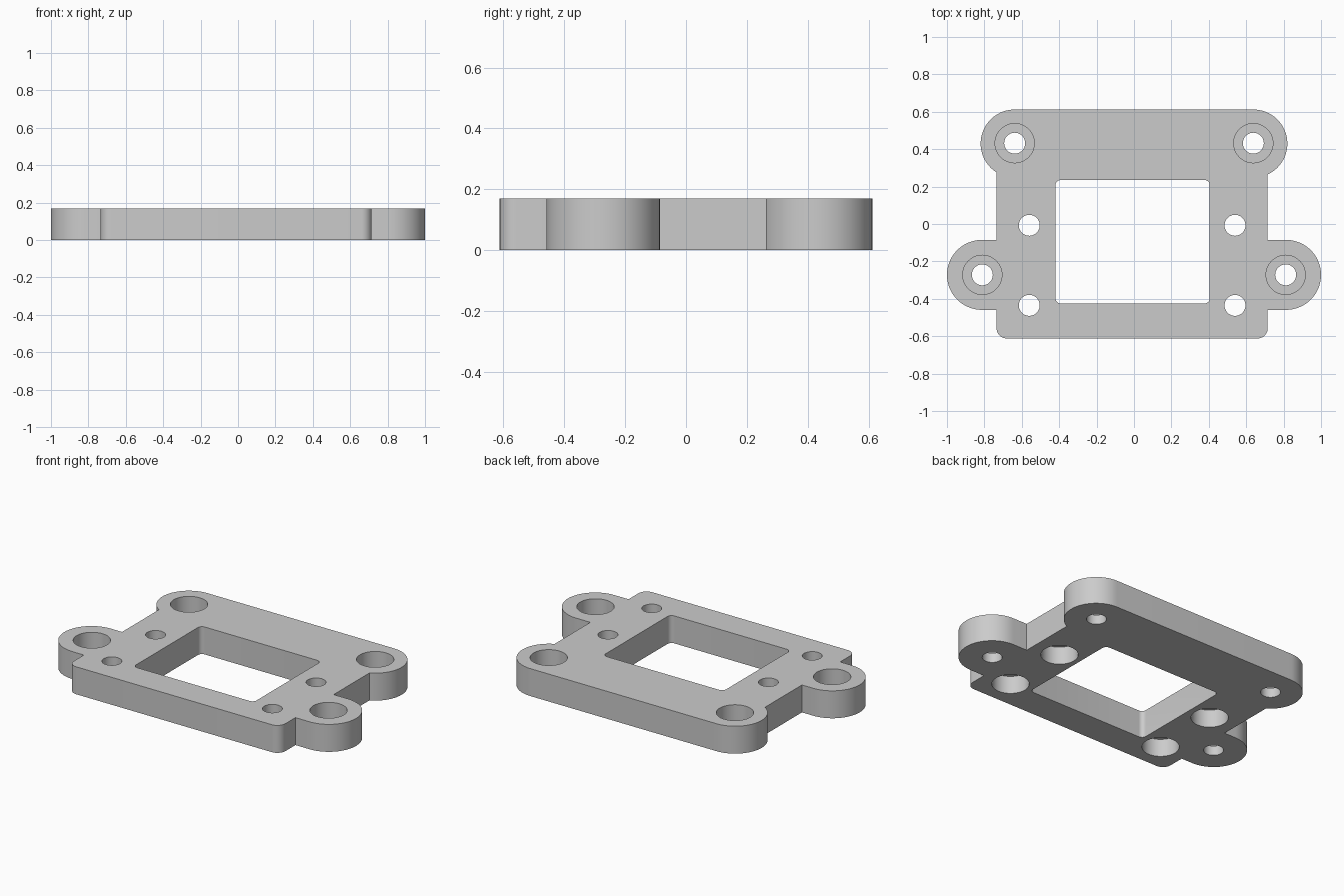
import bpy, bmesh
from math import sin, cos, asin, acos, pi, radians

if "Cube" in bpy.data.objects:
    bpy.data.objects.remove(bpy.data.objects["Cube"])

THICK = 0.17
BORE_DEPTH = 0.11
HOLE_R, BORE_R = 0.056, 0.105


def arc(cx, cy, r, a0, a1, n=24):
    """Points along an arc, angles in radians."""
    return [(cx + r * cos(a0 + (a1 - a0) * i / n),
             cy + r * sin(a0 + (a1 - a0) * i / n)) for i in range(n + 1)]


def add_stack(bm, layers):
    """Closed solid through equal-length loops, each (points, z), bottom to top."""
    rings = [[bm.verts.new((x, y, z)) for x, y in pts] for pts, z in layers]
    bm.faces.new(rings[0][::-1])
    bm.faces.new(rings[-1])
    for low, high in zip(rings, rings[1:]):
        for i in range(len(low)):
            j = (i + 1) % len(low)
            bm.faces.new((low[i], low[j], high[j], high[i]))


def add_bore(bm, x, y, r_low, r_high, z_step):
    """Stepped round cutter passing right through the plate."""
    low = arc(x, y, r_low, 0, 2 * pi, 48)[:-1]
    high = arc(x, y, r_high, 0, 2 * pi, 48)[:-1]
    add_stack(bm, [(low, -0.05), (low, z_step), (high, z_step), (high, THICK + 0.05)])


def make_object(name, bm):
    bmesh.ops.recalc_face_normals(bm, faces=bm.faces)
    mesh = bpy.data.meshes.new(name)
    bm.to_mesh(mesh)
    bm.free()
    obj = bpy.data.objects.new(name, mesh)
    bpy.context.collection.objects.link(obj)
    return obj


def half_outline(edge, ear, shoulder, front=-0.612, back=0.612, corner=0.055):
    """Right half of the plate outline, front to back: corner, ear, shoulder."""
    ear_y, ear_r, shoulder_r = -0.272, 0.187, 0.182
    shoulder_y = back - shoulder_r
    meet = -acos((edge - shoulder) / shoulder_r)
    return (arc(edge - corner, front + corner, corner, -pi / 2, 0, 10)
            + [(edge, ear_y - ear_r)]
            + arc(ear, ear_y, ear_r, -pi / 2, pi / 2, 36)
            + [(edge, ear_y + ear_r)]
            + arc(shoulder, shoulder_y, shoulder_r, meet, pi / 2, 36))


# Plate with ears and rounded shoulders
right = half_outline(0.715, 0.813, 0.638)
left = [(-x, y) for x, y in reversed(half_outline(0.735, 0.813, 0.638))]
outline = right + left
bm = bmesh.new()
add_stack(bm, [(outline, 0), (outline, THICK)])
plate = make_object("mounting_plate", bm)

# Cutters: rounded window, ear bores from above, inner bores from below
bm = bmesh.new()
x0, x1, y0, y1, r = -0.42, 0.405, -0.425, 0.235, 0.028
corners = [(x1 - r, y0 + r), (x1 - r, y1 - r), (x0 + r, y1 - r), (x0 + r, y0 + r)]
window = []
for k, (cx, cy) in enumerate(corners):
    window += arc(cx, cy, r, (k - 1) * pi / 2, k * pi / 2, 8)
add_stack(bm, [(window, -0.05), (window, THICK + 0.05)])
for side in (-1, 1):
    for x, y in ((0.638, 0.432), (0.811, -0.272)):
        add_bore(bm, side * x, y, HOLE_R, BORE_R, THICK - BORE_DEPTH)
    for y in (-0.007, -0.435):
        add_bore(bm, side * 0.55 - 0.01, y, BORE_R, HOLE_R, BORE_DEPTH)
cutter = make_object("hole_cutter", bm)

cut = plate.modifiers.new("holes", "BOOLEAN")
cut.operation = "DIFFERENCE"
cut.solver = "EXACT"
cut.object = cutter
bpy.ops.object.select_all(action="DESELECT")
plate.select_set(True)
bpy.context.view_layer.objects.active = plate
bpy.ops.object.modifier_apply(modifier=cut.name)
bpy.data.objects.remove(cutter)

# Plain grey material
grey = bpy.data.materials.new("plain_grey")
grey.use_nodes = True
colour = (0.6, 0.6, 0.6, 1)
grey.diffuse_color = colour
grey.node_tree.nodes["Principled BSDF"].inputs["Base Color"].default_value = colour
plate.data.materials.clear()
plate.data.materials.append(grey)
bpy.ops.object.shade_smooth_by_angle(angle=radians(30))
